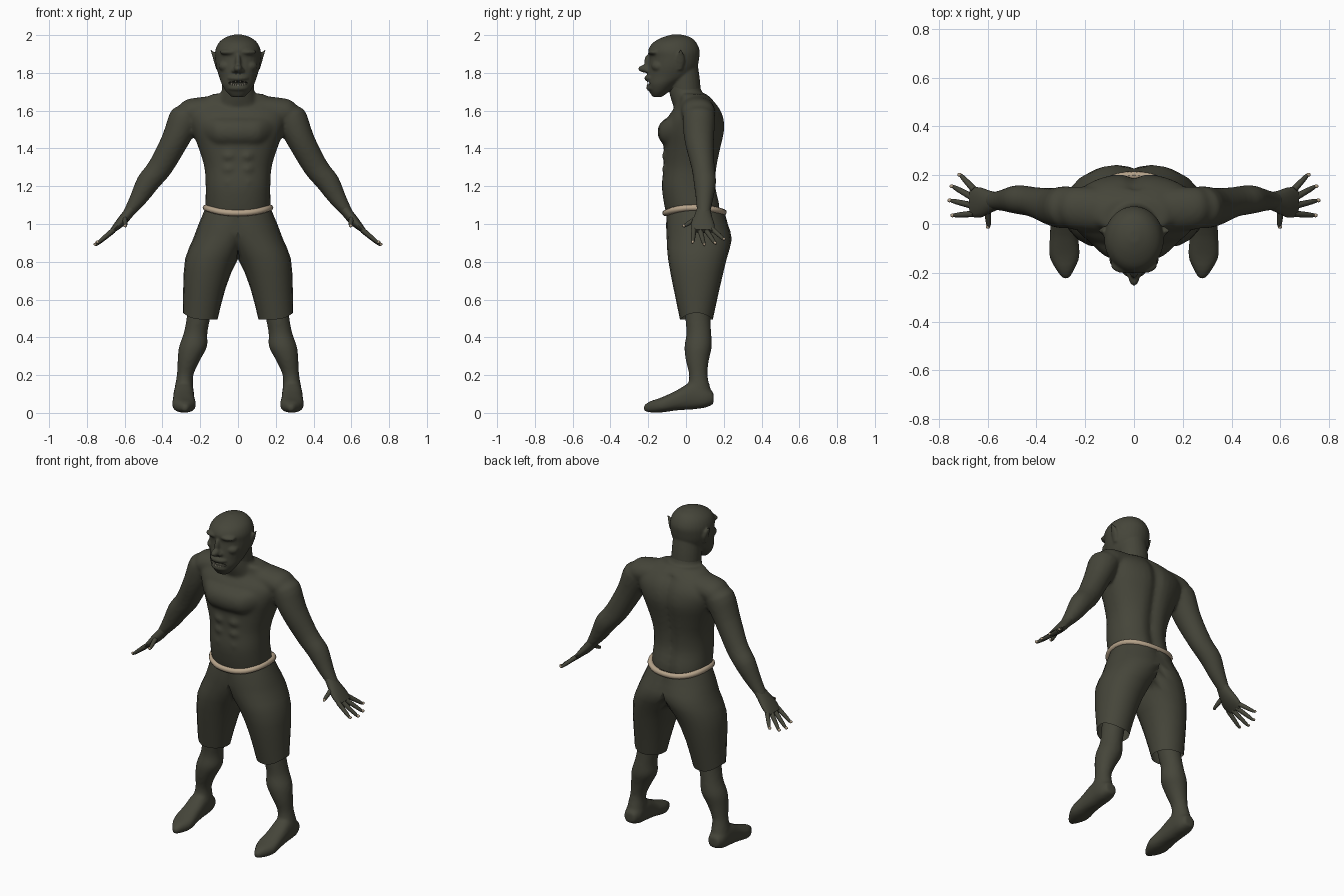
import bpy, bmesh, math
from mathutils import Vector, Matrix

if "Cube" in bpy.data.objects:
    bpy.data.objects.remove(bpy.data.objects["Cube"])

X, Y, Z = Vector((1, 0, 0)), Vector((0, 1, 0)), Vector((0, 0, 1))


def material(name, rgb):
    m = bpy.data.materials.new(name)
    m.diffuse_color = (*rgb, 1)
    m.use_nodes = True
    m.node_tree.nodes["Principled BSDF"].inputs["Base Color"].default_value = m.diffuse_color
    return m


SKIN = material("dark olive", (0.060, 0.060, 0.042))
TAN = material("tan cord", (0.46, 0.36, 0.25))
IVORY = material("ivory teeth", (0.62, 0.57, 0.45))


def smooth(ob, angle):
    bpy.ops.object.select_all(action='DESELECT')
    ob.select_set(True)
    bpy.context.view_layer.objects.active = ob
    bpy.ops.object.shade_smooth_by_angle(angle=math.radians(angle))


def finish(bm, name, mat, angle=60):
    bmesh.ops.recalc_face_normals(bm, faces=bm.faces)
    me = bpy.data.meshes.new(name)
    bm.to_mesh(me)
    bm.free()
    ob = bpy.data.objects.new(name, me)
    bpy.context.collection.objects.link(ob)
    me.materials.append(mat)
    smooth(ob, angle)
    return ob


def fuse(ob, voxel, relax, cutter=None):
    # melt overlapping shapes into one skin, soften it, then cut
    bpy.context.view_layer.objects.active = ob
    m = ob.modifiers.new("fuse", 'REMESH')
    m.mode, m.voxel_size = 'VOXEL', voxel
    m = ob.modifiers.new("relax", 'SMOOTH')
    m.factor, m.iterations = .5, relax
    if cutter:
        m = ob.modifiers.new("cut", 'BOOLEAN')
        m.operation, m.object, m.solver = 'DIFFERENCE', cutter, 'EXACT'
    for name in [m.name for m in ob.modifiers if m.type != 'NODES']:
        bpy.ops.object.modifier_apply(modifier=name)
    if cutter:
        bpy.data.objects.remove(cutter)
    smooth(ob, 60)


def refine(rows, steps):
    # Catmull-Rom through the rows
    rows = [Vector(r) for r in rows]
    out = []
    for i in range(len(rows) - 1):
        a, b, c, d = rows[max(i - 1, 0)], rows[i], rows[i + 1], rows[min(i + 2, len(rows) - 1)]
        for k in range(steps):
            t = k / steps
            out.append(0.5 * (2 * b + (c - a) * t + (2 * a - 5 * b + 4 * c - d) * t * t
                              + (3 * b - a - 3 * c + d) * t ** 3))
    return out + [rows[-1]]


def loft(bm, rows, u=X, v=Y, n=24, steps=3, e=1.0, mirror=False, caps=True, shape=None):
    # rows of (x, y, z, radius along u, radius along v)
    for s in ((1, -1) if mirror else (1,)):
        rings = []
        for r in refine(rows, steps):
            ring = []
            for k in range(n):
                a = 2 * math.pi * k / n
                ca, sa = math.cos(a), math.sin(a)
                p = Vector(r[:3]) + u * r[3] * math.copysign(abs(ca) ** e, ca) \
                    + v * r[4] * math.copysign(abs(sa) ** e, sa)
                if shape:
                    p = shape(p, ca)
                ring.append(bm.verts.new((p.x * s, p.y, p.z)))
            rings.append(ring)
        for a, b in zip(rings, rings[1:]):
            for k in range(n):
                bm.faces.new((a[k], a[k - 1], b[k - 1], b[k]))
        if caps:
            bm.faces.new(rings[0])
            bm.faces.new(rings[-1][::-1])


def blob(bm, c, r, mirror=False):
    for s in ((1, -1) if mirror else (1,)):
        m = Matrix.Translation((c[0] * s, c[1], c[2])) @ Matrix.Diagonal((*r, 1))
        bmesh.ops.create_uvsphere(bm, u_segments=20, v_segments=12, radius=1, matrix=m)


def spine(p, ca):
    if p.y > 0.08 and p.z < 1.64:
        p.y -= 0.022 * math.exp(-(p.x / 0.035) ** 2)
    return p


# ---- body: overlapping muscles
bm = bmesh.new()
loft(bm, [(0, .045, 1.02, .165, .14), (0, .035, 1.10, .172, .15), (0, .018, 1.2, .171, .146),
          (0, .025, 1.3, .178, .144), (0, .035, 1.4, .208, .153), (0, .045, 1.5, .245, .163),
          (0, .055, 1.58, .265, .142), (0, .06, 1.64, .22, .10), (0, .03, 1.69, .13, .075)],
     n=40, e=.9, shape=spine)
loft(bm, [(-.09, -.062, 1.49, .05, .05), (-.05, -.07, 1.487, .078, .078), (.05, -.07, 1.487, .078, .078),
          (.12, -.055, 1.49, .077, .078), (.19, -.01, 1.51, .055, .065)],
     u=Y, v=Z, mirror=True)                                            # chest
for i in range(3):
    blob(bm, (.045, -.09, 1.36 - .07 * i), (.045, .037, .036), True)   # stomach
loft(bm, [(0, .045, 1.61, .1, .085), (.17, .06, 1.605, .092, .07), (.27, .066, 1.59, .085, .07),
          (.31, .068, 1.585, .05, .045)], u=Y, v=Z, mirror=True)       # shoulders
loft(bm, [(0, .04, 1.58, .13, .09), (0, .0, 1.69, .09, .088), (0, -.01, 1.76, .08, .075)])  # neck base

ARM = Vector((.87, 0, .49))
loft(bm, [(.22, .07, 1.60, .05, .07), (.275, .068, 1.567, .085, .087), (.335, .07, 1.44, .073, .078),
          (.412, .09, 1.30, .066, .062), (.475, .1, 1.222, .062, .06), (.527, .098, 1.135, .047, .047),
          (.568, .095, 1.075, .033, .038), (.59, .095, 1.045, .028, .036)], u=ARM, mirror=True)
loft(bm, [(.19, .06, .62, .07, .07), (.21, .063, .5, .063, .067), (.225, .068, .42, .063, .066),
          (.238, .064, .35, .075, .073), (.26, .06, .28, .06, .062), (.28, .065, .2, .044, .049),
          (.286, .07, .13, .05, .06), (.287, .08, .06, .05, .062)], mirror=True)   # legs
loft(bm, [(.287, .146, .078, .035, .032), (.287, .1, .082, .053, .055), (.287, .03, .09, .055, .072),
          (.287, -.05, .066, .058, .053), (.285, -.13, .042, .063, .04), (.282, -.19, .032, .036, .03),
          (.279, -.226, .025, .012, .015)], v=Z, e=.8, mirror=True)    # feet
fuse(finish(bm, "body", SKIN), .0095, 10)

# ---- head with ears, brow, nose and open mouth
bm = bmesh.new()
loft(bm, [(0, .0, 1.67, .085, .08), (0, -.008, 1.76, .085, .082), (0, -.02, 1.86, .08, .08)])  # neck
loft(bm, [(0, -.152, 1.673, .034, .024), (0, -.142, 1.70, .062, .052), (0, -.122, 1.74, .086, .085),
          (0, -.088, 1.78, .1, .118), (0, -.07, 1.83, .115, .13), (0, -.062, 1.88, .121, .132),
          (0, -.064, 1.92, .12, .136), (0, -.06, 1.96, .102, .115), (0, -.05, 1.988, .066, .075),
          (0, -.05, 2.003, .02, .025)], n=32)
blob(bm, (0, -.208, 1.822), (.024, .046, .022))                        # nose
blob(bm, (0, -.198, 1.855), (.016, .024, .045))
blob(bm, (.02, -.2, 1.812), (.015, .02, .013), True)
blob(bm, (.042, -.165, 1.91), (.055, .037, .018), True)                # brow
blob(bm, (.06, -.145, 1.835), (.042, .038, .032), True)                # cheeks
blob(bm, (0, -.17, 1.772), (.062, .052, .022))                         # lips
blob(bm, (0, -.165, 1.72), (.06, .046, .022))
loft(bm, [(.106, -.035, 1.815, .008, .014), (.115, -.03, 1.86, .013, .024),
          (.126, -.028, 1.895, .012, .017), (.144, -.027, 1.922, .004, .005)], n=12, mirror=True)
head = finish(bm, "head", SKIN)
bm = bmesh.new()
blob(bm, (0, -.21, 1.746), (.056, .055, .011))
mouth = finish(bm, "mouth_cutter", SKIN)
mouth.hide_render = True
fuse(head, .006, 5, mouth)

# ---- teeth: a low row with two tusks, and a short upper row
bm = bmesh.new()
for i in range(-4, 5):
    a = i * .26
    x, y = .046 * math.sin(a), -.165 - .04 * math.cos(a)
    tall = .02 if abs(i) == 3 else .007
    loft(bm, [(x, y, 1.733, .0055, .004), (x, y, 1.736 + tall, .002, .002)], n=6, steps=1)
    if i % 2:
        loft(bm, [(x, y, 1.76, .005, .004), (x, y, 1.75, .002, .002)], n=6, steps=1)
finish(bm, "teeth", IVORY, 30)

# ---- hands with fingers and nails
bm, nails = bmesh.new(), bmesh.new()
HAND = Vector((.66, 0, .75))
loft(bm, [(.555, .095, 1.09, .028, .034), (.59, .09, 1.045, .028, .046), (.63, .088, 1.0, .023, .062),
          (.668, .09, .962, .013, .06)], u=HAND, n=16, mirror=True)
for base, tip in (((.655, .14, .972), (.715, .205, .915)), ((.66, .108, .965), (.748, .157, .893)),
                  ((.66, .075, .965), (.757, .098, .885)), ((.655, .042, .972), (.745, .035, .897)),
                  ((.60, .055, 1.03), (.595, -.015, .985))):
    b, t = Vector(base), Vector(tip)
    rows = [(*b.lerp(t, f), r, r) for f, r in ((0, .014), (.5, .012), (.85, .009), (1, .004))]
    side = (t - b).cross(HAND).normalized()
    loft(bm, rows, u=side.cross(t - b).normalized(), v=side, n=10, steps=2, mirror=True)
    blob(nails, b.lerp(t, .95) + HAND * .005, (.009, .008, .008), True)
finish(bm, "hands", SKIN)
finish(nails, "fingernails", TAN)


# ---- shorts: one leg clamped at the middle, then mirrored
def clamp(p, ca):
    p.x = max(p.x, 0)
    if p.z < .6:
        p.z += .035 * max(ca, 0) ** 2
    return p


bm = bmesh.new()
loft(bm, [(0, .05, 1.08, .174, .15), (.03, .058, 1.0, .178, .163), (.072, .07, .92, .166, .172),
          (.14, .06, .815, .14, .155), (.178, .056, .66, .112, .122), (.2, .055, .495, .092, .087)],
     n=20, steps=2, e=.95, caps=False, shape=clamp)
bmesh.ops.delete(bm, geom=[f for f in bm.faces if all(v.co.x < 1e-4 for v in f.verts)], context='FACES')
bmesh.ops.remove_doubles(bm, verts=bm.verts, dist=1e-4)
shorts = finish(bm, "shorts", SKIN, 50)
m = shorts.modifiers.new("mirror", 'MIRROR')
m.merge_threshold = .002
bpy.ops.object.modifier_apply(modifier="mirror")

# ---- cord belt, dipping at front and back
cu = bpy.data.curves.new("belt", 'CURVE')
cu.dimensions, cu.bevel_depth, cu.bevel_resolution = '3D', .017, 2
sp = cu.splines.new('POLY')
N = 40
sp.points.add(N - 1)
for k, pt in enumerate(sp.points):
    c, s = math.cos(2 * math.pi * k / N), math.sin(2 * math.pi * k / N)
    pt.co = (.17 * math.copysign(abs(c) ** .85, c), .045 + .154 * math.copysign(abs(s) ** .85, s),
             1.086 - (.024 if s > 0 else .028) * s * s, 1)
sp.use_cyclic_u = True
sp.use_smooth = True
belt = bpy.data.objects.new("belt", cu)
cu.materials.append(TAN)
bpy.context.collection.objects.link(belt)
